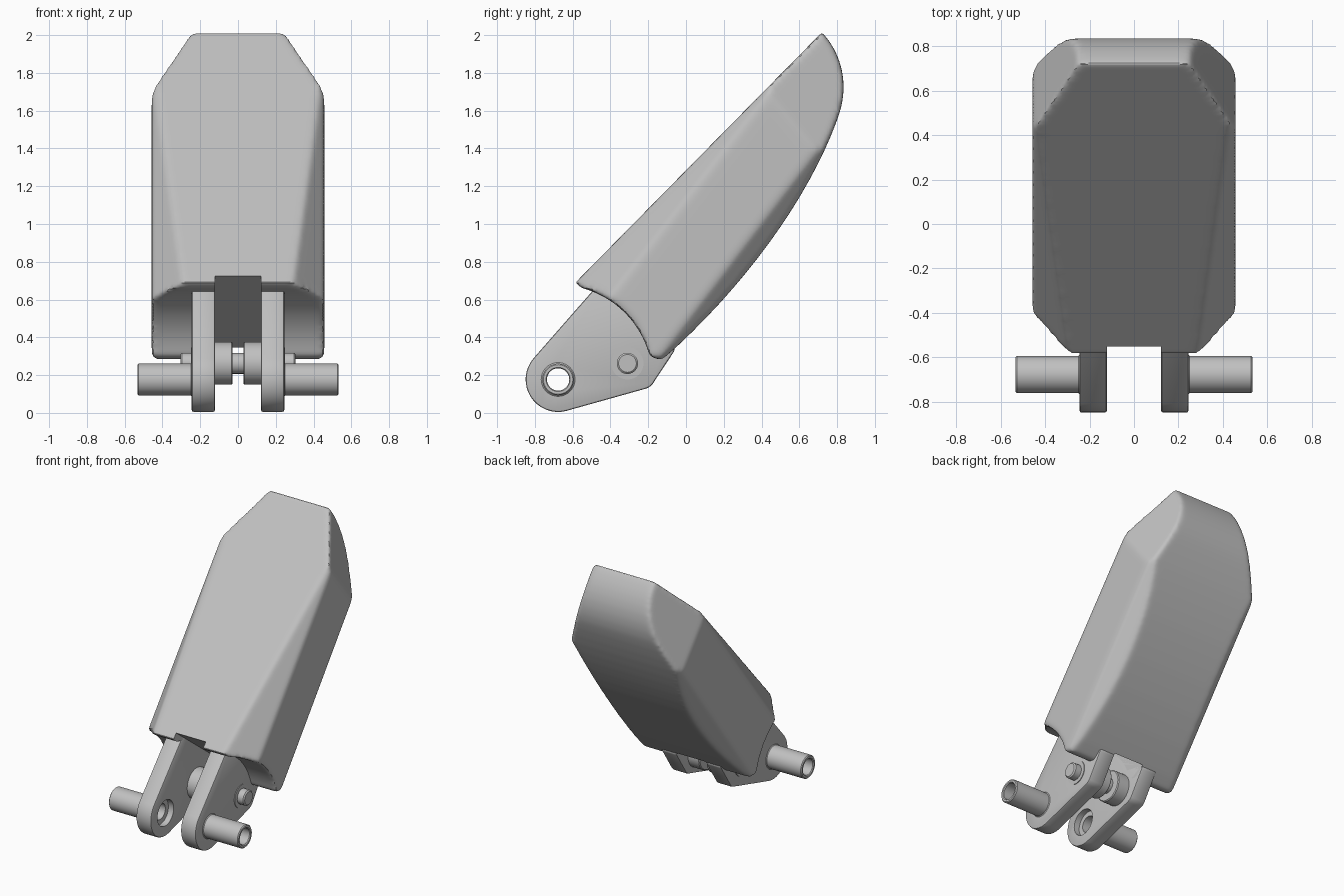
import bpy, bmesh
from math import sin, cos, pi, radians
from mathutils import Vector
from mathutils.geometry import interpolate_bezier

if "Cube" in bpy.data.objects:
    bpy.data.objects.remove(bpy.data.objects["Cube"])

grey = bpy.data.materials.new("plain_grey")
grey.use_nodes = True
grey.diffuse_color = (0.53, 0.53, 0.53, 1)
grey.node_tree.nodes["Principled BSDF"].inputs["Base Color"].default_value = grey.diffuse_color


def make(name, bm):
    bmesh.ops.recalc_face_normals(bm, faces=bm.faces)
    mesh = bpy.data.meshes.new(name)
    bm.to_mesh(mesh)
    bm.free()
    mesh.materials.append(grey)
    ob = bpy.data.objects.new(name, mesh)
    bpy.context.collection.objects.link(ob)
    return ob


def select(ob):
    bpy.ops.object.select_all(action='DESELECT')
    ob.select_set(True)
    bpy.context.view_layer.objects.active = ob


def modify(ob, kind, **settings):
    mod = ob.modifiers.new(kind.title(), kind)
    for key, value in settings.items():
        setattr(mod, key, value)
    select(ob)
    bpy.ops.object.modifier_apply(modifier=mod.name)


def cut(ob, cutter):
    modify(ob, 'BOOLEAN', object=cutter, operation='DIFFERENCE', solver='EXACT')
    bpy.data.objects.remove(cutter)


def smooth(ob, degrees=32):
    select(ob)
    bpy.ops.object.shade_smooth_by_angle(angle=radians(degrees))


def extrude(points, x0, x1):
    """Side profile of (y, z) points swept along x."""
    bm = bmesh.new()
    ends = [[bm.verts.new((x, y, z)) for y, z in points] for x in (x0, x1)]
    for end in ends:
        bm.faces.new(end)
    for i in range(len(points)):
        j = (i + 1) % len(points)
        bm.faces.new((ends[0][i], ends[0][j], ends[1][j], ends[1][i]))
    return bm


def turned(profile, centre, closed=False, steps=40):
    """Profile of (x, radius) points turned about an axis along x."""
    bm = bmesh.new()
    rings = []
    for x, r in profile:
        rings.append([bm.verts.new((x, centre[0] + r * cos(2 * pi * i / steps),
                                    centre[1] + r * sin(2 * pi * i / steps))) for i in range(steps)])
    pairs = list(zip(rings, rings[1:]))
    if closed:
        pairs.append((rings[-1], rings[0]))
    else:
        bm.faces.new(rings[0])
        bm.faces.new(rings[-1])
    for a, b in pairs:
        for i in range(steps):
            j = (i + 1) % steps
            bm.faces.new((a[i], a[j], b[j], b[i]))
    return bm


def arc(centre, r, start, end, n):
    angles = [radians(start + (end - start) * i / n) for i in range(n + 1)]
    return [(centre[0] + r * cos(a), centre[1] + r * sin(a)) for a in angles]


def bezier(a, b, c, d, n):
    return [(p.x, p.y) for p in interpolate_bezier(*(Vector(q) for q in (a, b, c, d)), n)]


pivot, pin_centre = (-0.677, 0.177), (-0.31, 0.262)

# Padded shell: flat front, bowed back
profile = [(-0.585, 0.69), (0.72, 2.015)]
profile += bezier((0.72, 2.015), (0.81, 1.92), (0.88, 1.75), (0.80, 1.55), 10)[1:]
profile += bezier((0.80, 1.55), (0.66, 1.17), (0.36, 0.73), (-0.06, 0.34), 16)[1:]
profile += [(-0.13, 0.28), (-0.185, 0.295)]
block = extrude(profile, -0.457, 0.457)

# Trim planes: tapering front chamfer, top corner, back chamfer
trims = [
    ((0.30, -0.52, 0.76), (0.43, 0.43, 1.73), (0.457, -0.38, 0.64)),
    ((0.26, 0.71, 2.0), (0.44, 0.44, 1.74), (0.46, 0.70, 1.36)),
    ((0.457, 0.62, 1.30), (0.457, -0.05, 0.42), (0.38, 0.5, 1.0)),
]
for trim in trims:
    for side in (1, -1):
        a, b, c = (Vector((side * p[0], p[1], p[2])) for p in trim)
        normal = (b - a).cross(c - a).normalized()
        if normal.x * side < 0:
            normal.negate()
        bmesh.ops.bisect_plane(block, geom=block.verts[:] + block.edges[:] + block.faces[:],
                               plane_co=a, plane_no=normal, clear_outer=True)

# Close the trimmed block as a solid, hollow its foot, then soften all edges
solid = bmesh.new()
for v in block.verts:
    solid.verts.new(v.co)
block.free()
bmesh.ops.remove_doubles(solid, verts=solid.verts, dist=0.002)
bmesh.ops.convex_hull(solid, input=solid.verts)
shell = make("padded_shell", solid)
cut(shell, make("foot_cutter", turned([(-0.6, 0.5), (0.6, 0.5)], pivot, steps=96)))
modify(shell, 'REMESH', mode='VOXEL', voxel_size=0.015)
modify(shell, 'SMOOTH', factor=0.5, iterations=12)

# Slot between the arms
slot = [(-0.70, 0.837), (-0.02, 0.319), (-0.4, 0.0), (-0.9, 0.5)]
cut(shell, make("slot_cutter", extrude(slot, -0.122, 0.122)))
smooth(shell)

# Hinge arms with a stepped bore
arm_profile = arc(pivot, 0.172, 140, 284, 16)
arm_profile += arc((-0.235, 0.2), 0.075, 285, 320, 4)
arm_profile += [(-0.06, 0.33), (-0.08, 0.42), (-0.36, 0.72), (-0.43, 0.72)]
arm = make("hinge_arms", extrude(arm_profile, 0.122, 0.245))
modify(arm, 'BEVEL', width=0.01, segments=2, limit_method='ANGLE', angle_limit=radians(40))
bore = [(0.1, 0.095), (0.165, 0.095), (0.165, 0.07), (0.3, 0.07)]
cut(arm, make("bore_cutter", turned(bore, pivot)))

# Hollow axle stubs
stub = [(0.165, 0.078), (0.24, 0.078), (0.24, 0.095), (0.25, 0.084), (0.527, 0.084),
        (0.533, 0.078), (0.533, 0.064), (0.527, 0.059), (0.165, 0.059)]
stubs = make("axle_stubs", turned(stub, pivot, closed=True))

# Cross pin with inner collars and outer heads
pin = [(0, 0.055), (0.028, 0.055), (0.028, 0.107), (0.034, 0.113), (0.125, 0.113),
       (0.125, 0.085), (0.25, 0.085), (0.25, 0.056), (0.297, 0.056), (0.305, 0.047)]
pins = make("cross_pin", turned(pin, pin_centre))

for part in (arm, stubs, pins):
    modify(part, 'MIRROR', use_clip=True)
    smooth(part)
